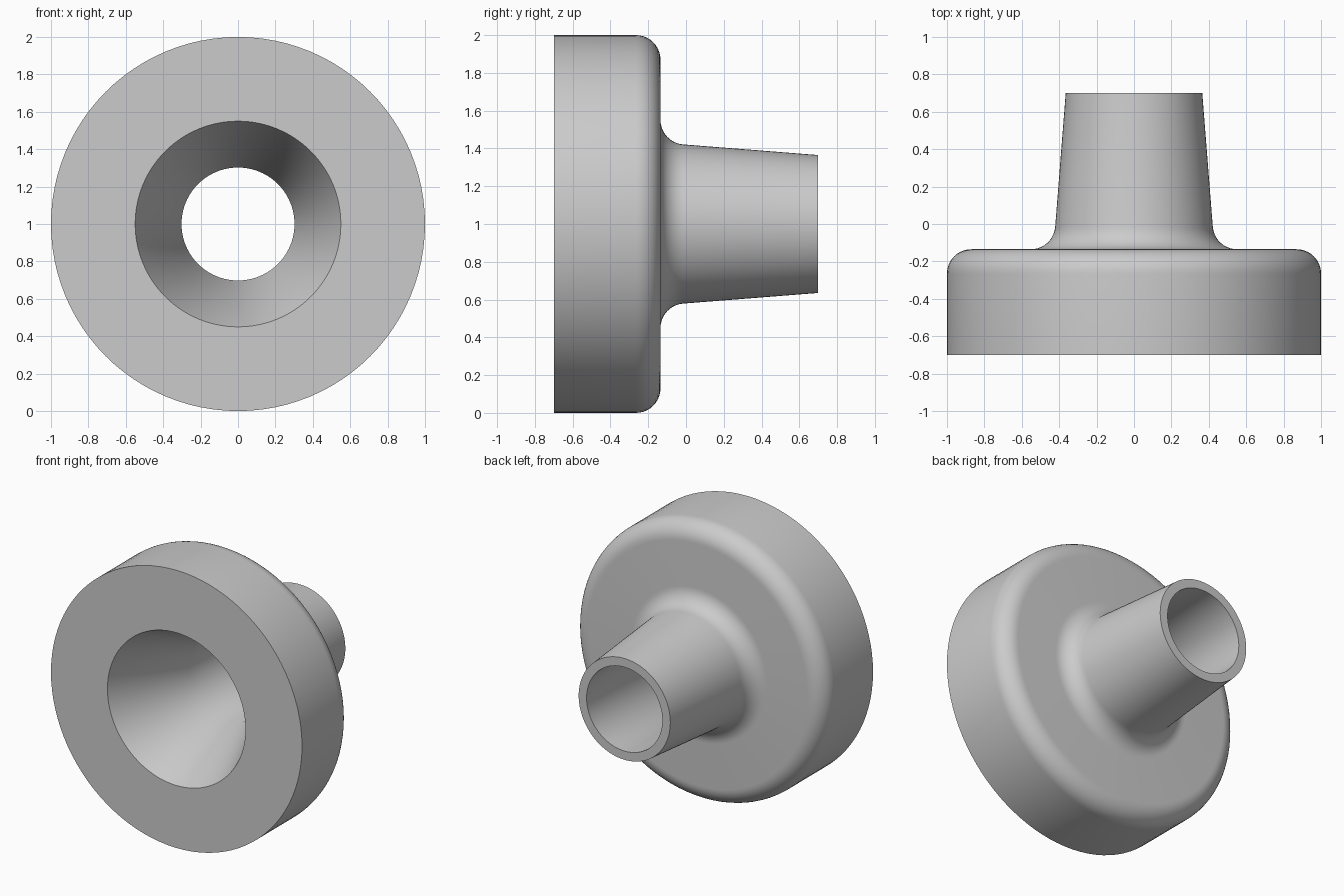
import bpy, bmesh
from math import pi, sin, cos, radians
from mathutils import Matrix, Vector

cube = bpy.data.objects.get("Cube")
if cube:
    bpy.data.objects.remove(cube, do_unlink=True)

SEGMENTS = 96
FRONT, SHOULDER, BACK = -0.70, -0.135, 0.70
ROUND = 0.13
DRAFT = radians(4.5)


def arc(r, y, start, end, steps=10):
    """Points of a profile arc about (r, y), angles in degrees."""
    angles = [radians(start + (end - start) * i / steps) for i in range(steps + 1)]
    return [(r + ROUND * cos(a), y + ROUND * sin(a)) for a in angles]


# Closed section: radius against depth, from the funnel mouth round the outside
profile = [(0.55, FRONT), (1.0, FRONT)]
profile += arc(1.0 - ROUND, SHOULDER - ROUND, 0, 90)       # rounded flange rim
profile += arc(0.551, SHOULDER + ROUND, 270, 184.5)        # fillet into the neck
profile += [(0.365, BACK), (0.302, BACK)]                  # tapered neck, end ring
profile += [(0.302, SHOULDER)]                             # bore, then the funnel

# Sweep the section round the depth axis
bm = bmesh.new()
rings = []
for s in range(SEGMENTS):
    turn = Matrix.Rotation(2 * pi * s / SEGMENTS, 3, 'Y')
    rings.append([bm.verts.new(turn @ Vector((r, y, 0)) + Vector((0, 0, 1)))
                  for r, y in profile])
count = len(profile)
for s in range(SEGMENTS):
    a, b = rings[s], rings[(s + 1) % SEGMENTS]
    for i in range(count):
        j = (i + 1) % count
        bm.faces.new((a[i], a[j], b[j], b[i]))
bmesh.ops.recalc_face_normals(bm, faces=bm.faces)

mesh = bpy.data.meshes.new("flanged_nozzle")
bm.to_mesh(mesh)
bm.free()
nozzle = bpy.data.objects.new("flanged_nozzle", mesh)
bpy.context.collection.objects.link(nozzle)

# Plain grey
grey = bpy.data.materials.new("light_grey")
grey.use_nodes = True
grey.diffuse_color = (0.6, 0.6, 0.6, 1)
grey.node_tree.nodes["Principled BSDF"].inputs["Base Color"].default_value = (0.6, 0.6, 0.6, 1)
mesh.materials.append(grey)

# Smooth curves, crisp rims
bpy.ops.object.select_all(action='DESELECT')
nozzle.select_set(True)
bpy.context.view_layer.objects.active = nozzle
bpy.ops.object.shade_smooth_by_angle(angle=radians(30))
